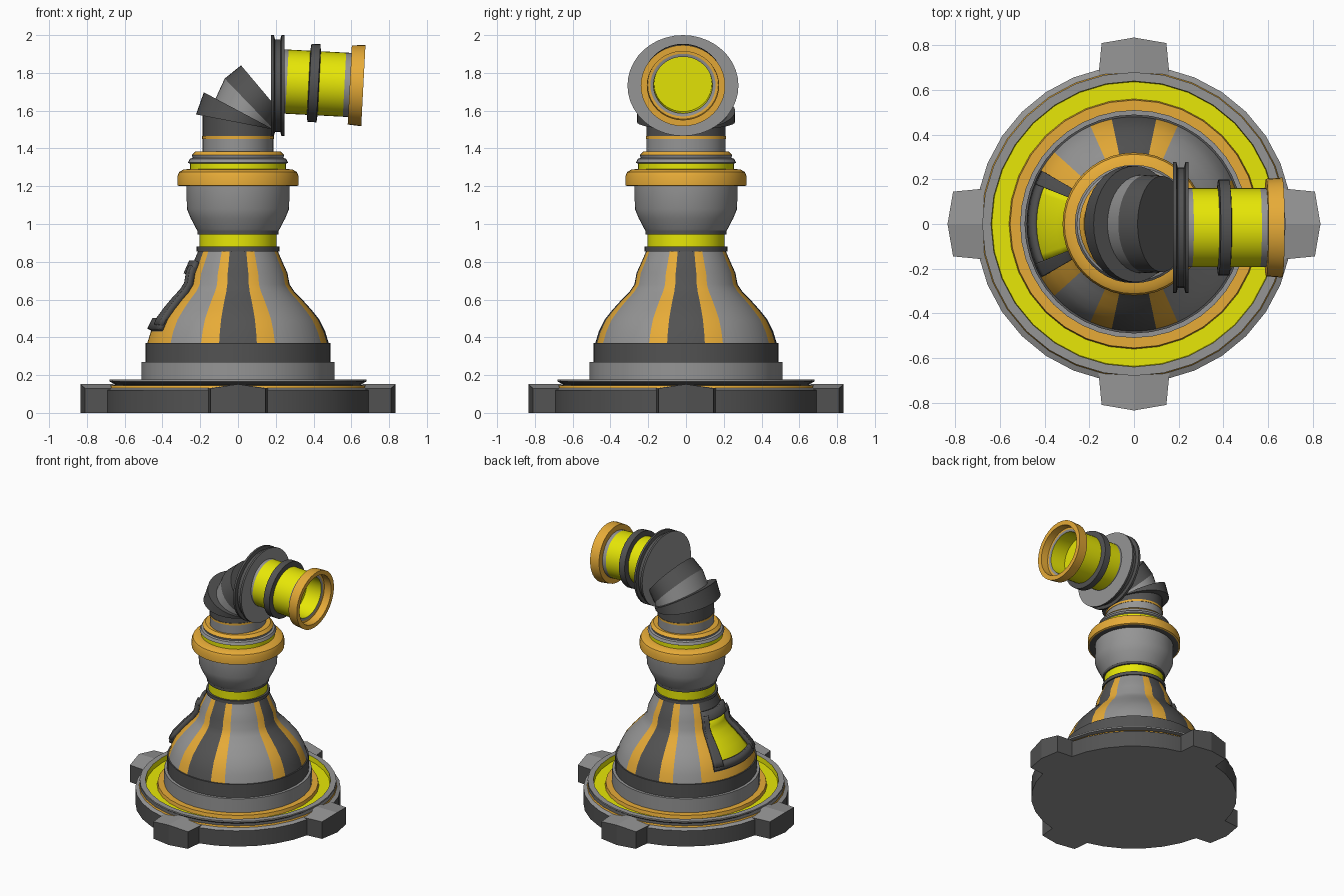
import bpy, bmesh, math
from mathutils import Matrix, Vector

cube = bpy.data.objects.get("Cube")
if cube:
    bpy.data.objects.remove(cube)


def material(name, rgb):
    m = bpy.data.materials.new(name)
    m.use_nodes = True
    m.diffuse_color = (*rgb, 1)
    for n in m.node_tree.nodes:
        if n.type == 'BSDF_PRINCIPLED':
            n.inputs["Base Color"].default_value = (*rgb, 1)
    return m


DARK, GREY, ORANGE, YELLOW = range(4)
MATS = [material("dark grey", (.085, .085, .085)), material("mid grey", (.3, .3, .3)),
        material("amber orange", (.82, .42, .04)), material("bright yellow", (.8, .8, .002))]


def loft(name, rings, colour, closed=True, caps=None, smooth=True, place=None):
    """Skin rings of points; colour(band, segment) picks the material."""
    bm = bmesh.new()
    vs = [[bm.verts.new(p) for p in ring] for ring in rings]
    n = len(rings[0])
    for i in range(len(rings) - 1):
        for j in range(n if closed else n - 1):
            k = (j + 1) % n
            f = bm.faces.new((vs[i][j], vs[i][k], vs[i + 1][k], vs[i + 1][j]))
            f.material_index = colour(i, j)
    if caps is not None:
        for ring in (vs[0], vs[-1]):
            bm.faces.new(ring).material_index = caps
    bmesh.ops.remove_doubles(bm, verts=bm.verts, dist=1e-5)
    bmesh.ops.recalc_face_normals(bm, faces=bm.faces)
    me = bpy.data.meshes.new(name)
    bm.to_mesh(me)
    bm.free()
    for m in MATS:
        me.materials.append(m)
    ob = bpy.data.objects.new(name, me)
    bpy.context.collection.objects.link(ob)
    if place:
        ob.matrix_world = place
    if smooth:
        bpy.ops.object.select_all(action='DESELECT')
        ob.select_set(True)
        bpy.context.view_layer.objects.active = ob
        bpy.ops.object.shade_smooth_by_angle(angle=math.radians(30))
    return ob


def circle(r, z, degrees, sy=1):
    return [Vector((r * math.cos(math.radians(a)), sy * r * math.sin(math.radians(a)), z)) for a in degrees]


def lathe(name, profile, segs=40, sy=1, place=None):
    """Profile rows are (colour of the band ending here, radius, height)."""
    angles = [360 * j / segs for j in range(segs)]
    rings = [circle(r, z, angles, sy) for _, r, z in profile]
    return loft(name, rings, lambda i, j: profile[i + 1][0], place=place)


# Round base with undercut rim and coloured gutters
lathe("base_disc", [
    (GREY, 0, 0), (GREY, .71, 0), (DARK, .71, .12), (GREY, .684, .132),
    (ORANGE, .68, .144), (DARK, .65, .148), (DARK, .68, .167), (GREY, .68, .178), (GREY, .64, .178),
    (YELLOW, .637, .14), (YELLOW, .56, .14), (ORANGE, .555, .165), (ORANGE, .5, .165)], segs=32)

# Four peaked lugs around the base
for q, side in enumerate(("left", "back", "right", "front")):
    rings = []
    for y, out, top in ((-.145, .81, .13), (0, .835, .152), (.145, .81, .13)):
        rings.append([(.66, y * 1.1, 0), (out, y, 0), (out, y, top), (.66, y * 1.1, top)])
    loft("base_lug_" + side, rings, lambda i, j: GREY if j in (0, 2) else DARK, caps=DARK,
         smooth=False, place=Matrix.Rotation(q * math.pi / 2, 4, 'Z'))

# Stepped collar under the dome
lathe("dome_collar", [
    (GREY, .51, .14), (GREY, .51, .27), (GREY, .49, .27), (DARK, .49, .37), (DARK, .44, .37)])

# Flared dome with stripes chosen by direction
DOME = [(.48, .37), (.462, .43), (.43, .495), (.39, .545), (.345, .595), (.3, .64),
        (.273, .68), (.262, .74), (.235, .8), (.205, .87)]
STEP = 6
angles = list(range(0, 360, STEP))


def off_axis(a, centre):
    return abs((a - centre + 180) % 360 - 180)


def dome_colour(i, j):
    a = angles[j] + STEP / 2
    if off_axis(a, 180) < 42:
        return DARK if off_axis(a, 180) < 30 and i else ORANGE
    d = min(off_axis(a, c) for c in (0, 90, 270))
    return DARK if d < 12 else ORANGE if d < 24 else GREY


loft("dome", [circle(r, z, angles) for r, z in DOME], dome_colour)


def dome_radius(z):
    for (r0, z0), (r1, z1) in zip(DOME, DOME[1:]):
        if z <= z1:
            return r0 + (r1 - r0) * (z - z0) / (z1 - z0)
    return DOME[-1][0]


def dome_plate(name, centre, half, low, high, lift, thick, colour):
    heights = [low] + [z for _, z in DOME if low < z < high] + [high]
    span = [centre - half + 2 * half * k / 10 for k in range(11)]
    ob = loft(name, [circle(dome_radius(z) + lift, z, span) for z in heights],
              lambda i, j: colour, closed=False)
    mod = ob.modifiers.new("thickness", 'SOLIDIFY')
    mod.thickness = thick
    mod.offset = 0


# Recessed window on the right flank: four raised frame bars around a pane
dome_plate("window_lower_bar", 180, 30, .44, .495, .01, .03, DARK)
dome_plate("window_upper_bar", 180, 30, .735, .8, .01, .03, DARK)
dome_plate("window_back_bar", 154, 4, .46, .77, .014, .045, DARK)
dome_plate("window_front_bar", 206, 4, .46, .77, .014, .045, DARK)
dome_plate("window_pane", 180, 22.5, .49, .74, .002, .006, YELLOW)

# Waist rings, bulb and shoulder rings
lathe("waist_and_bulb", [
    (DARK, .19, .85), (DARK, .22, .855), (DARK, .22, .88), (DARK, .205, .88), (YELLOW, .205, .945),
    (DARK, .215, .945), (DARK, .215, .965), (GREY, .222, .975), (GREY, .25, 1.03), (GREY, .271, 1.08),
    (GREY, .272, 1.2), (DARK, .31, 1.2), (ORANGE, .32, 1.205), (ORANGE, .32, 1.255),
    (ORANGE, .312, 1.275), (ORANGE, .29, 1.288), (ORANGE, .255, 1.292), (YELLOW, .255, 1.32),
    (GREY, .265, 1.325), (GREY, .255, 1.345), (GREY, .24, 1.35), (GREY, .245, 1.365),
    (ORANGE, .225, 1.385), (ORANGE, .18, 1.385)])

# Oval neck
lathe("neck", [(GREY, .187, 1.38), (GREY, .187, 1.45), (ORANGE, .19, 1.45),
               (ORANGE, .19, 1.465), (DARK, .18, 1.465)], sy=1.12)
turn = [9 * j for j in range(40)]
neck_ring = circle(.187, 1.46, turn, 1.12)
loft("elbow_base", [neck_ring, [Vector((p.x, p.y, 1.5 + .26 * (.19 - p.x))) for p in neck_ring]],
     lambda i, j: DARK, caps=DARK)


def oval(start, end, half_width):
    """Upright oval whose long axis runs from end to start in the xz plane."""
    mid, reach = (start + end) / 2, (start - end) / 2
    y = Vector((0, half_width, 0))
    return [mid + reach * math.cos(math.radians(t)) + y * math.sin(math.radians(t)) for t in turn]


def hinge_ring(deg, length, half_width):
    """Oval fanned out from the inside corner of the elbow."""
    a = math.radians(deg)
    hinge = Vector((.19, 0, 1.5))
    return oval(hinge + length * Vector((-math.cos(a), 0, math.sin(a))), hinge, half_width)


# Fanned elbow wedges, the last one cut off by a sloping end
end_cap = oval(Vector((.016, 0, 1.84)), Vector((.235, 0, 1.58)), .215)
for name, colour, rings in (
        ("elbow_lower_wedge", DARK, [hinge_ring(11, .42, .26), hinge_ring(28, .42, .26)]),
        ("elbow_middle_wedge", GREY, [hinge_ring(28, .35, .22), hinge_ring(46, .375, .22)]),
        ("elbow_upper_wedge", DARK, [hinge_ring(46, .375, .22), end_cap])):
    loft(name, rings, lambda i, j: colour, caps=colour)

# Grooved flange behind the nozzle
lathe("nozzle_flange", [
    (GREY, 0, -.035), (GREY, .267, -.035), (DARK, .267, -.02), (DARK, .245, -.014), (DARK, .245, .014),
    (DARK, .267, .02), (DARK, .267, .035), (GREY, 0, .035)], sy=1.1,
    place=Matrix.Translation((.21, -.016, 1.733)) @ Matrix.Rotation(math.radians(90), 4, 'Y'))

# Nozzle tube with collar, lip and hollow mouth
lathe("nozzle", [
    (GREY, 0, -.18), (GREY, .17, -.18), (GREY, .17, -.145), (YELLOW, .17, -.03),
    (DARK, .207, -.026), (DARK, .207, .022), (DARK, .17, .026), (YELLOW, .17, .16),
    (GREY, .17, .188), (ORANGE, .21, .188), (ORANGE, .215, .26), (ORANGE, .182, .26),
    (ORANGE, .18, .205), (ORANGE, .166, .205), (GREY, .15, .2), (YELLOW, .147, .08), (YELLOW, 0, .08)],
    sy=1.04,
    place=Matrix.Translation((.404, -.016, 1.746)) @ Matrix.Rotation(math.radians(93), 4, 'Y'))
